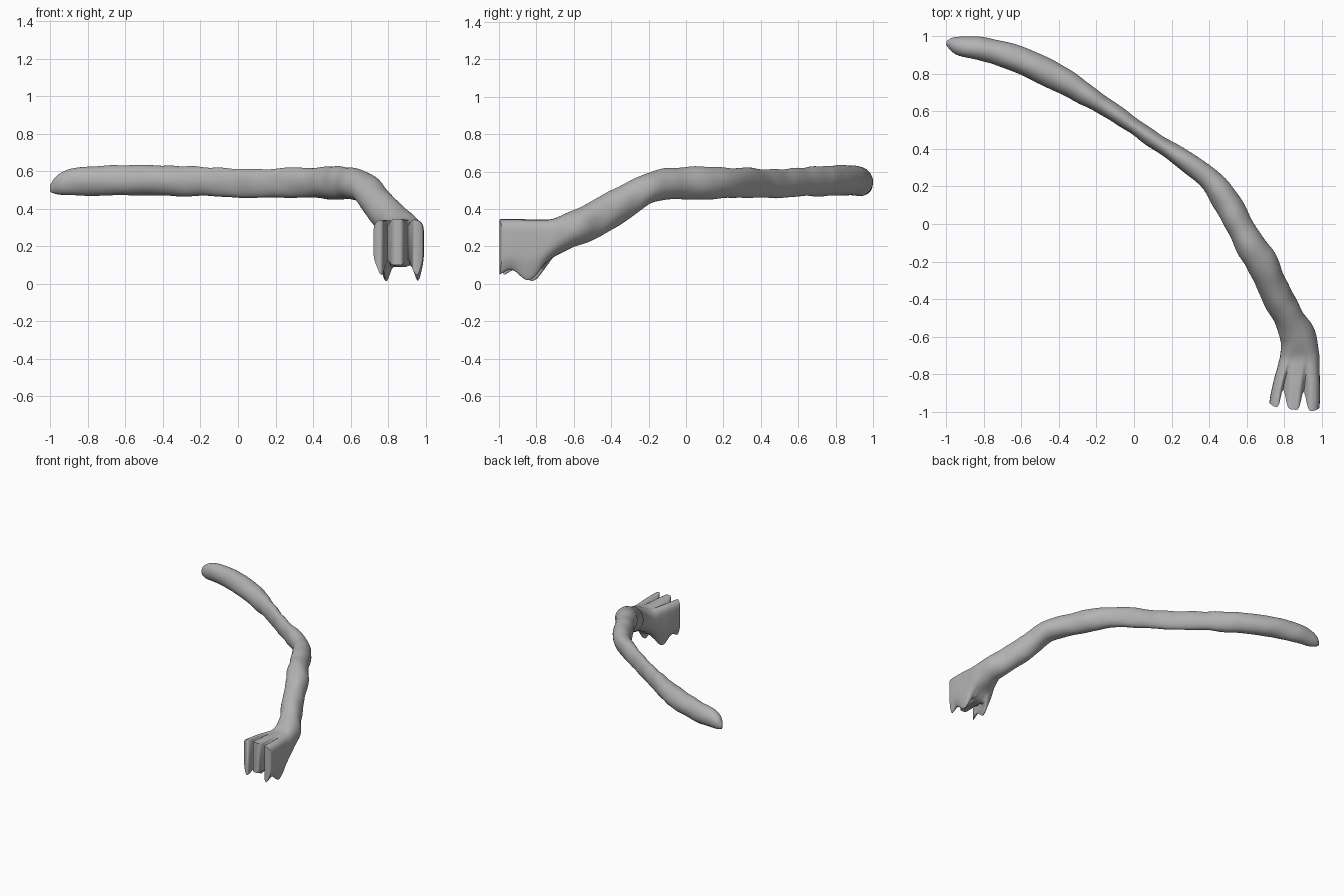
import bpy
import bmesh
import math
from mathutils import Vector, noise

SIDES = 96
STEPS = 7

# Path stations from the tip to the foot: x, y, z, half width, half height
stations = [
    (-1, .965, .51, .01, .02),
    (-.97, .96, .525, .034, .045),
    (-.91, .945, .54, .054, .065),
    (-.8, .932, .547, .062, .077),
    (-.6, .87, .555, .07, .08),
    (-.4, .775, .55, .072, .08),
    (-.2, .655, .545, .052, .078),
    (0, .52, .537, .042, .077),
    (.2, .385, .537, .048, .077),
    (.38, .26, .54, .06, .08),
    (.49, .12, .54, .072, .086),
    (.56, 0, .538, .072, .087),
    (.62, -.11, .533, .077, .086),
    (.68, -.2, .51, .083, .085),
    (.725, -.3, .45, .08, .1),
    (.77, -.4, .395, .081, .105),
    (.825, -.5, .34, .08, .105),
    (.873, -.6, .295, .093, .1),
    (.883, -.7, .25, .103, .1),
    (.877, -.78, .218, .113, .125),
    (.868, -.86, .22, .124, .125),
    (.86, -.94, .223, .132, .123),
    (.855, -.99, .223, .134, .123),
]


def spline(a, b, c, d, t):
    """Smooth blend through b and c."""
    return [q + t * ((r - p) + t * ((2 * p - 5 * q + 4 * r - s)
            + t * (3 * (q - r) + s - p))) / 2 for p, q, r, s in zip(a, b, c, d)]


def bump(value, centre, width):
    return math.exp(-((value - centre) / width) ** 2)


def ramp(value, start, end):
    t = min(1, max(0, (value - start) / (end - start)))
    return t * t * (3 - 2 * t)


# Densely sampled centre line
rows = []
last = len(stations) - 1
for i in range(last):
    around = [stations[min(last, max(0, i + k))] for k in (-1, 0, 1, 2)]
    rows += [spline(*around, step / STEPS) for step in range(STEPS)]
rows.append(stations[-1])

bm = bmesh.new()
rings = []
for i, (x, y, z, half_w, half_h) in enumerate(rows):
    before, after = rows[max(0, i - 1)], rows[min(len(rows) - 1, i + 1)]
    along = Vector((after[0] - before[0], after[1] - before[1], 0)).normalized()
    across = Vector((-along.y, along.x, 0))
    # Round limb turns into a boxy foot with toe grooves and claws
    foot = ramp(y, -.6, -.85)
    toes = ramp(y, -.68, -1.05)
    power = 2 + 3 * foot
    claw_drop = .085 * bump(y, -.84, .07) + .06 * bump(y, -1, .06)
    ring = []
    for k in range(SIDES):
        angle = math.tau * k / SIDES
        u = math.cos(angle)
        w = max(0, 1 - abs(u) ** power) ** (1 / power)
        w = math.copysign(w, math.sin(angle))
        groove = bump(u, -.45, .13) + bump(u, .37, .13)
        point = Vector((x, y, z)) + across * (half_w * u)
        point.z += half_h * w - .04 * groove * toes * w
        point.y += toes * (.11 * groove + .025 * u ** 6)
        if w < 0:
            claws = bump(u, -.68, .2) + bump(u, .75, .2)
            point.z += claw_drop * claws * w
        # Gentle organic unevenness
        wobble = noise.noise(point * 9) * .007 * (1 - foot) * min(1, half_w / .05)
        point += (across * u + Vector((0, 0, w))) * wobble
        ring.append(bm.verts.new(point))
    rings.append(ring)

# Skin between the rings
for a, b in zip(rings, rings[1:]):
    for k in range(SIDES):
        n = (k + 1) % SIDES
        bm.faces.new((a[k], a[n], b[n], b[k]))

# Tip cap, and fluted toe front made of upright strips
for ring in (rings[0], rings[-1]):
    for k in range(SIDES // 2):
        corners = [ring[k], ring[k + 1], ring[-k - 1], ring[-k]]
        bm.faces.new(list(dict.fromkeys(corners)))
bmesh.ops.recalc_face_normals(bm, faces=bm.faces)

cube = bpy.data.objects.get("Cube")
if cube:
    bpy.data.objects.remove(cube, do_unlink=True)

mesh = bpy.data.meshes.new("clawed_limb")
bm.to_mesh(mesh)
bm.free()
limb = bpy.data.objects.new("clawed_limb", mesh)
bpy.context.collection.objects.link(limb)

grey = bpy.data.materials.new("plain_grey")
grey.use_nodes = True
colour = (.45, .45, .45, 1)
grey.diffuse_color = colour
grey.node_tree.nodes["Principled BSDF"].inputs["Base Color"].default_value = colour
mesh.materials.append(grey)

bpy.ops.object.select_all(action="DESELECT")
limb.select_set(True)
bpy.context.view_layer.objects.active = limb
bpy.ops.object.shade_smooth_by_angle(angle=math.radians(50))
